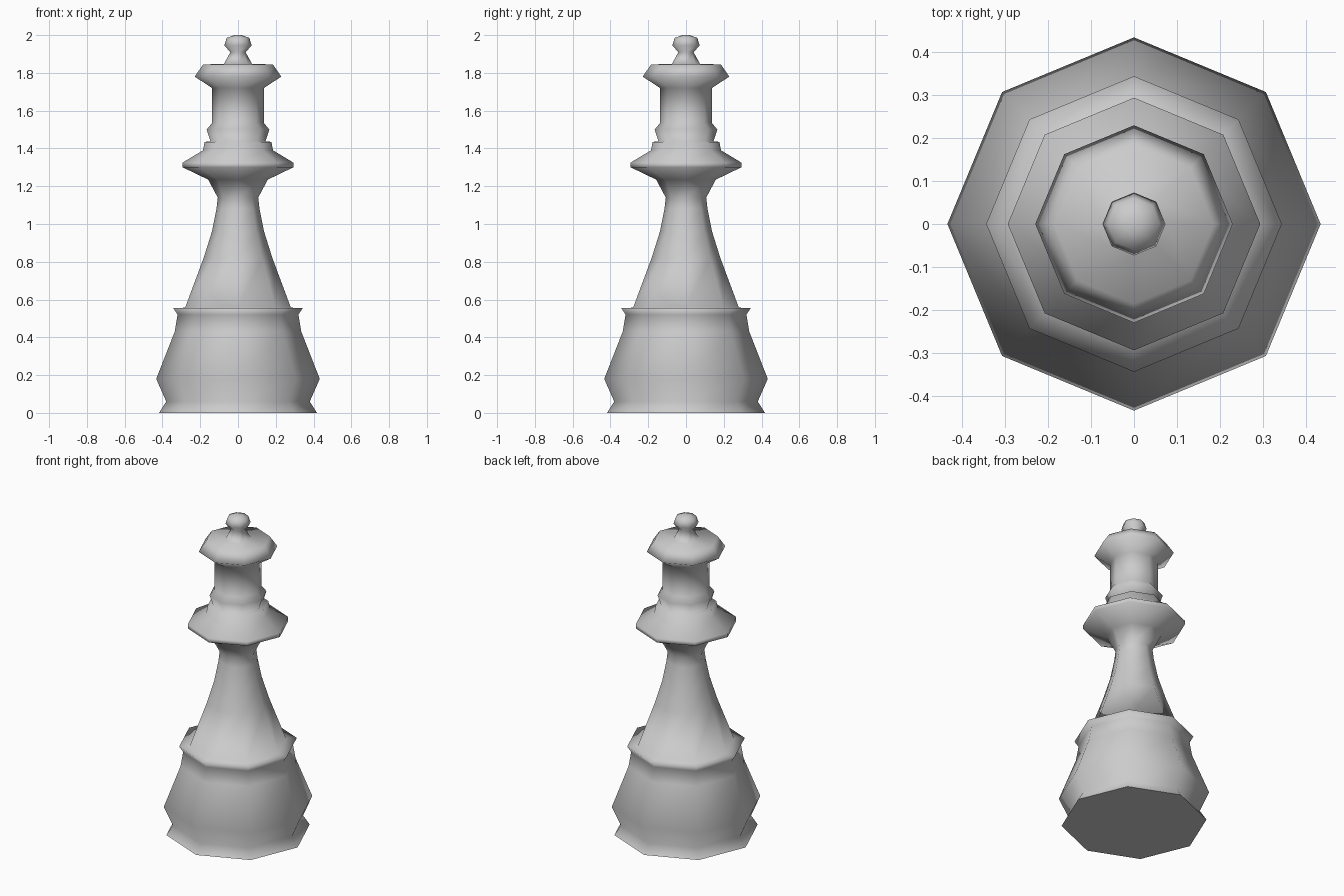
import bpy
import bmesh
from math import cos, sin, tau

cube = bpy.data.objects.get("Cube")
if cube:
    bpy.data.objects.remove(cube, do_unlink=True)

SIDES = 8

grey = bpy.data.materials.new("plain_grey")
grey.use_nodes = True
colour = (0.6, 0.6, 0.6, 1)
grey.diffuse_color = colour
grey.node_tree.nodes["Principled BSDF"].inputs["Base Color"].default_value = colour


def lathe(name, profile):
    """Turn a (radius, height) profile, listed upwards, into a closed eight-sided part."""
    bm = bmesh.new()
    rings = [[bm.verts.new((r * cos(tau * i / SIDES), r * sin(tau * i / SIDES), z))
              for i in range(SIDES)] for r, z in profile]
    for low, high in zip(rings, rings[1:]):
        for i in range(SIDES):
            j = (i + 1) % SIDES
            bm.faces.new((low[i], low[j], high[j], high[i]))
    bm.faces.new(rings[0][::-1])
    bm.faces.new(rings[-1])
    for f in bm.faces:
        f.smooth = True
    # Keep the flat underside crisp
    for e in bm.edges:
        if all(v.co.z < 0.001 for v in e.verts):
            e.smooth = False
    mesh = bpy.data.meshes.new(name)
    bm.to_mesh(mesh)
    bm.free()
    mesh.materials.append(grey)
    obj = bpy.data.objects.new(name, mesh)
    bpy.context.collection.objects.link(obj)
    return obj


# One continuous turned body: base, tapered stem, collars, crown and finial
base = [(0.418, 0), (0.38, 0.06), (0.433, 0.18), (0.335, 0.43),
        (0.32, 0.52), (0.343, 0.555), (0.28, 0.557)]
stem = [(0.182, 0.82), (0.138, 0.96), (0.114, 1.08), (0.107, 1.14), (0.158, 1.235)]
collar = [(0.293, 1.3), (0.293, 1.325), (0.185, 1.39), (0.177, 1.435), (0.145, 1.437)]
neck = [(0.166, 1.5), (0.137, 1.535), (0.137, 1.72)]
crown = [(0.229, 1.78), (0.185, 1.845), (0.075, 1.847)]
finial = [(0.04, 1.91), (0.073, 1.945), (0.06, 1.985), (0.02, 2.0)]
lathe("chess_piece_body", base + stem + collar + neck + crown + finial)
